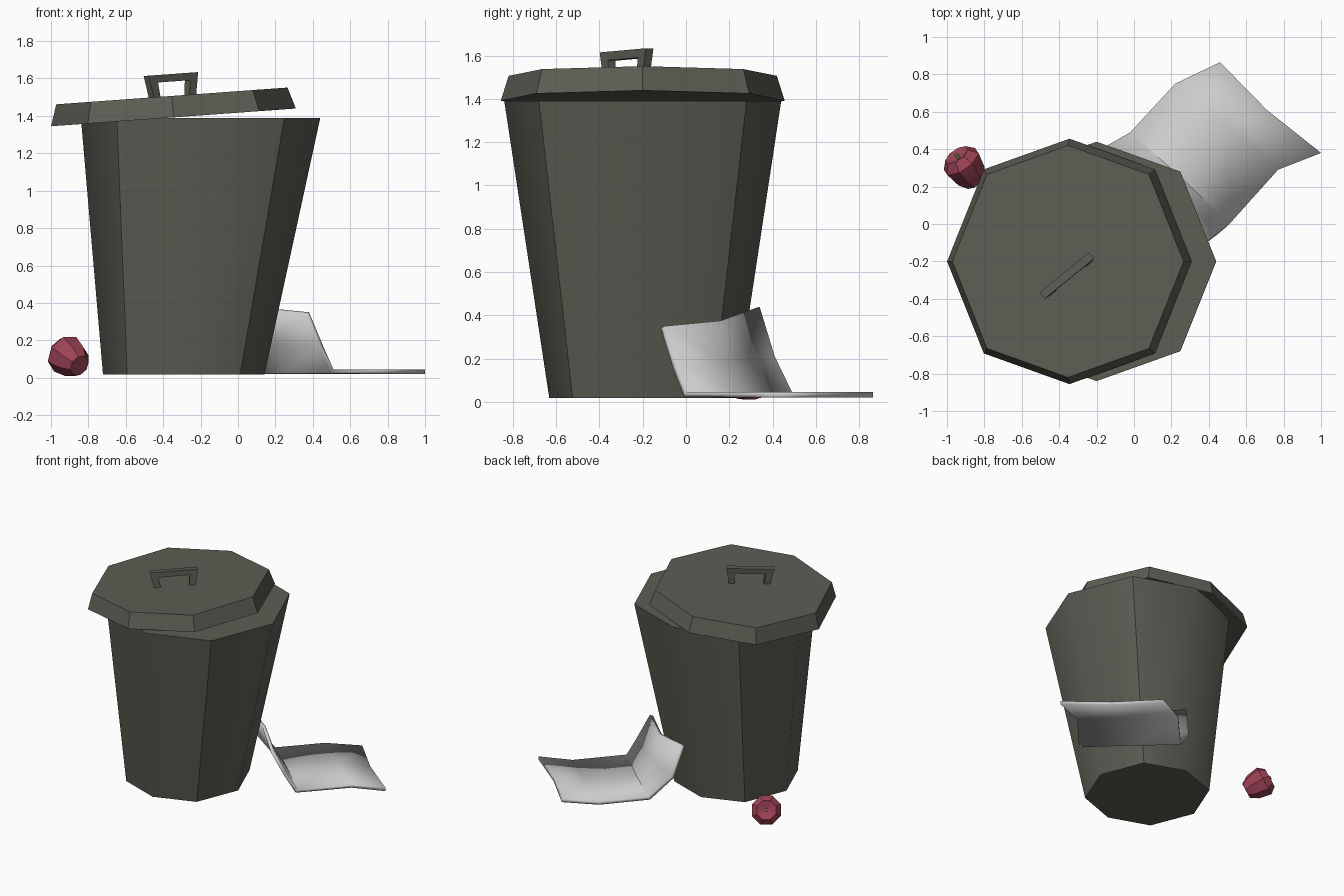
import bpy
from math import cos, sin, pi, atan, radians
from mathutils import Matrix, Vector

if "Cube" in bpy.data.objects:
    bpy.data.objects.remove(bpy.data.objects["Cube"])


def material(name, rgb):
    m = bpy.data.materials.new(name)
    m.diffuse_color = (*rgb, 1)
    m.use_nodes = True
    m.node_tree.nodes["Principled BSDF"].inputs["Base Color"].default_value = m.diffuse_color
    return m


DARK = material("dark_grey", (0.11, 0.11, 0.09))
RED = material("apple_red", (0.33, 0.055, 0.09))
STEM = material("stem_green", (0.2, 0.2, 0.09))


def make(name, verts, faces, mat=None, smooth=None, xf=Matrix()):
    me = bpy.data.meshes.new(name)
    me.from_pydata([xf @ Vector(v) for v in verts], [], faces)
    me.update()
    ob = bpy.data.objects.new(name, me)
    bpy.context.collection.objects.link(ob)
    if mat:
        me.materials.append(mat)
    if smooth:
        bpy.ops.object.select_all(action='DESELECT')
        ob.select_set(True)
        bpy.context.view_layer.objects.active = ob
        bpy.ops.object.shade_smooth_by_angle(angle=radians(smooth))
    return ob


def loft(name, rings, n=8, **kw):
    """Closed solid through rings of n points, bottom to top."""
    verts = [p for ring in rings for p in ring]
    faces = [tuple(reversed(range(n)))]
    for k in range(len(rings) - 1):
        a = k * n
        faces += [(a + i, a + (i + 1) % n, a + n + (i + 1) % n, a + n + i) for i in range(n)]
    faces.append(tuple(range(len(verts) - n, len(verts))))
    return make(name, verts, faces, **kw)


def octagon(cx, cy, z, r):
    """Octagon whose diagonal corners are slightly wider in y."""
    dx, dy = r * 0.70, r * 0.75
    pts = [(r, 0), (dx, dy), (0, r), (-dx, dy), (-r, 0), (-dx, -dy), (0, -r), (dx, -dy)]
    return [(cx + x, cy + y, z) for x, y in pts]


# Bin body, leaning slightly
loft("bin_body", [octagon(-0.29, -0.2, 0.018, 0.432), octagon(-0.2, -0.2, 1.39, 0.64)],
     mat=DARK, smooth=45)

# Tilted lid
lid_xf = Matrix.Translation((-0.345, -0.2, 1.392)) @ Matrix.Rotation(-atan(0.095 / 1.31), 4, 'Y')
loft("bin_lid", [octagon(0, 0, 0, 0.656), octagon(0, 0, 0.115, 0.62)], mat=DARK, xf=lid_xf)

# Lid handle: bracket profile extruded sideways
half = [(0.17, 0.232), (0.145, 0.11), (0.10, 0.11), (0.11, 0.192)]
prof = half + [(-x, z) for x, z in reversed(half)]
w = 0.022
hv = [(x, s * w, z) for s in (-1, 1) for x, z in prof]
caps = [(0, 7, 4, 3), (0, 3, 2, 1), (7, 6, 5, 4)]
hf = caps + [tuple(i + 8 for i in reversed(f)) for f in caps]
hf += [(i, (i + 1) % 8, (i + 1) % 8 + 8, i + 8) for i in range(8)]
handle = make("lid_handle", hv, hf, mat=DARK,
              xf=lid_xf @ Matrix.Translation((0.003, -0.075, 0)) @ Matrix.Rotation(radians(39), 4, 'Z'))

# Bent sheet leaning on the bin: rows of (edge, middle, edge)
rows = [
    [(0.46, 0.865, 0.045), (0.71, 0.61, 0.045), (1.0, 0.38, 0.045)],
    [(0.22, 0.75, 0.045), (0.49, 0.52, 0.045), (0.77, 0.29, 0.045)],
    [(-0.02, 0.49, 0.045), (0.25, 0.25, 0.045), (0.51, 0.0, 0.045)],
    [(-0.16, 0.41, 0.21), (0.18, 0.19, 0.19), (0.455, -0.045, 0.17)],
    [(-0.20, 0.34, 0.44), (0.125, 0.16, 0.375), (0.38, -0.10, 0.35)],
]
sf = [(3 * r + c, 3 * r + 3 + c, 3 * r + 4 + c, 3 * r + 1 + c) for r in range(4) for c in range(2)]
sheet = make("bent_sheet", [p for r in rows for p in r], sf, smooth=50)
mod = sheet.modifiers.new("thickness", 'SOLIDIFY')
mod.thickness = 0.025
mod.offset = -1

# Apple lying on its side, stem end towards the back left
axis = Vector((-0.52, 0.74, 0.42))
apple_xf = Matrix.Translation((-0.9, 0.3, 0.106)) @ axis.to_track_quat('Z', 'Y').to_matrix().to_4x4()


def ring(r, z, n=8):
    return [(r * cos(2 * pi * (i + .5) / n), r * sin(2 * pi * (i + .5) / n), z) for i in range(n)]


loft("apple", [ring(0.058, -0.1), ring(0.092, -0.045), ring(0.11, 0.045), ring(0.072, 0.092),
               ring(0.018, 0.07)], mat=RED, smooth=35, xf=apple_xf)
loft("apple_stem", [ring(0.012, 0.06, 4), ring(0.015, 0.1, 4)], n=4, mat=STEM, xf=apple_xf)
